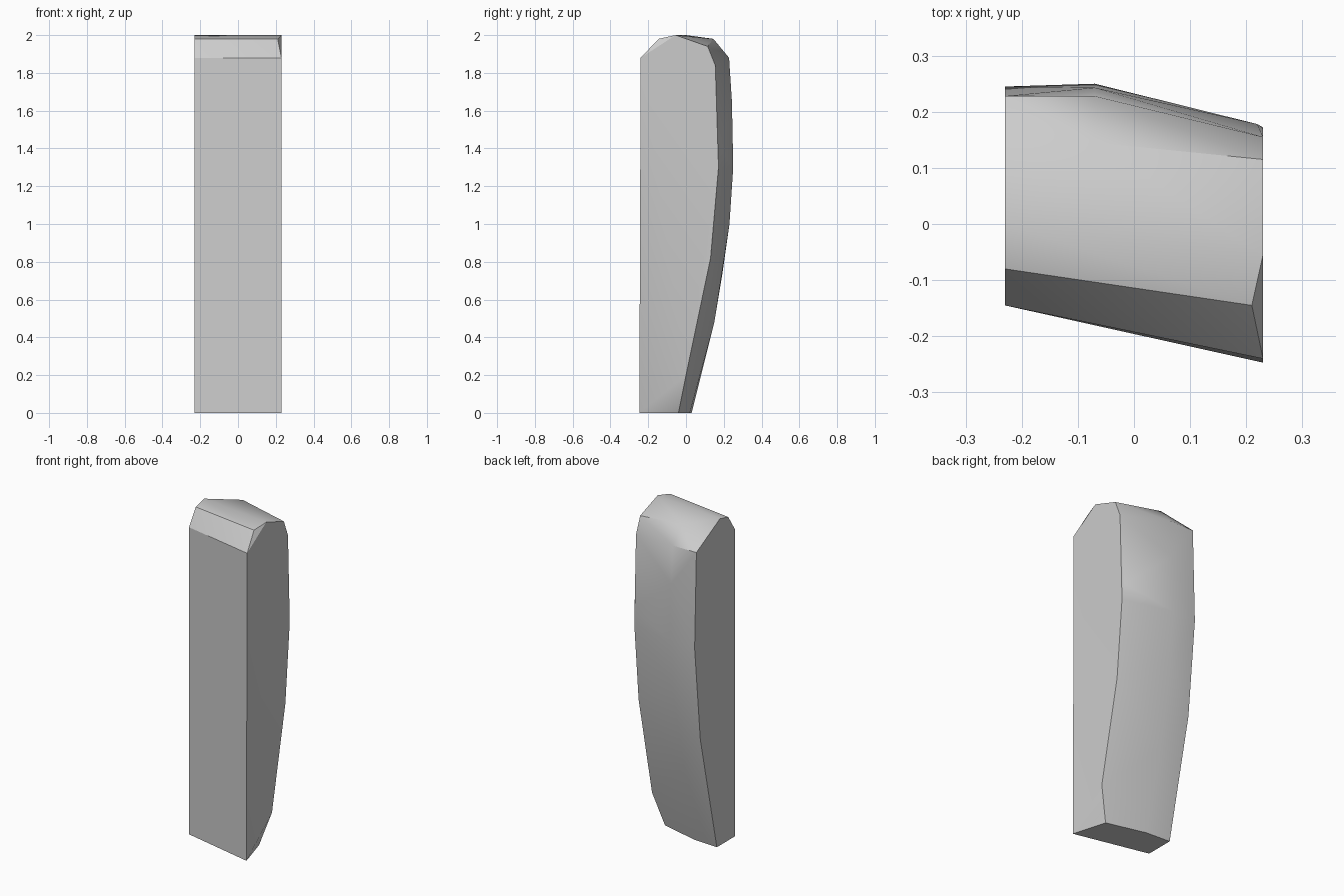
import bpy
import bmesh
import math

# Remove the default cube only
default_cube = bpy.data.objects.get("Cube")
if default_cube:
    bpy.data.objects.remove(default_cube, do_unlink=True)

HALF_WIDTH = 0.23


def make_material(name, colour):
    """One plain colour for viewport and render."""
    material = bpy.data.materials.new(name)
    material.use_nodes = True
    material.diffuse_color = colour
    shader = next(node for node in material.node_tree.nodes
                  if node.type == 'BSDF_PRINCIPLED')
    shader.inputs["Base Color"].default_value = colour
    return material


def rib(x, profile):
    """Place a side profile of (y, z) points at a given x."""
    return [(x, y, z) for y, z in profile]


# Flat side toward -x: straight front, rounded crown, bowed back
right_side = rib(-HALF_WIDTH, [
    (-0.145, 0), (-0.145, 1.88), (-0.08, 1.98), (0, 2),
    (0.228, 1.88), (0.245, 1.3), (0.19, 0.72), (0.03, 0)])

# Bowed ridge running down the back
back_ridge = rib(-0.07, [
    (0.145, 1.98), (0.228, 1.88), (0.243, 1.65), (0.25, 1.3),
    (0.23, 1), (0.15, 0.48), (0.02, 0)])

# Flat side toward +x, set further forward
left_side = rib(HALF_WIDTH, [
    (-0.247, 0), (-0.24, 1.88), (-0.055, 2), (0.115, 1.94),
    (0.155, 1.84), (0.172, 1.3), (0.13, 0.82), (0, 0.2)])

# Clipped corners at the crown, back edge and foot
clipped_corners = [(0.21, -0.145, 1.98), (0.22, 0.178, 1.4), (0.17, -0.04, 0)]

# Wrap the ribs in one faceted skin
mesh = bpy.data.meshes.new("rounded_block")
bm = bmesh.new()
for point in right_side + back_ridge + left_side + clipped_corners:
    bm.verts.new(point)
bmesh.ops.convex_hull(bm, input=bm.verts[:])
loose = [vert for vert in bm.verts if not vert.link_faces]
bmesh.ops.delete(bm, geom=loose, context='VERTS')
bmesh.ops.dissolve_limit(bm, angle_limit=math.radians(0.5),
                         verts=bm.verts[:], edges=bm.edges[:])
bmesh.ops.recalc_face_normals(bm, faces=bm.faces[:])
bm.to_mesh(mesh)
bm.free()

block = bpy.data.objects.new("rounded_block", mesh)
bpy.context.collection.objects.link(block)
mesh.materials.append(make_material("light grey stone", (0.6, 0.6, 0.6, 1)))

# Smooth the bowed back and crown, keep the side edges crisp
bpy.ops.object.select_all(action='DESELECT')
block.select_set(True)
bpy.context.view_layer.objects.active = block
bpy.ops.object.shade_smooth_by_angle(angle=math.radians(30))
